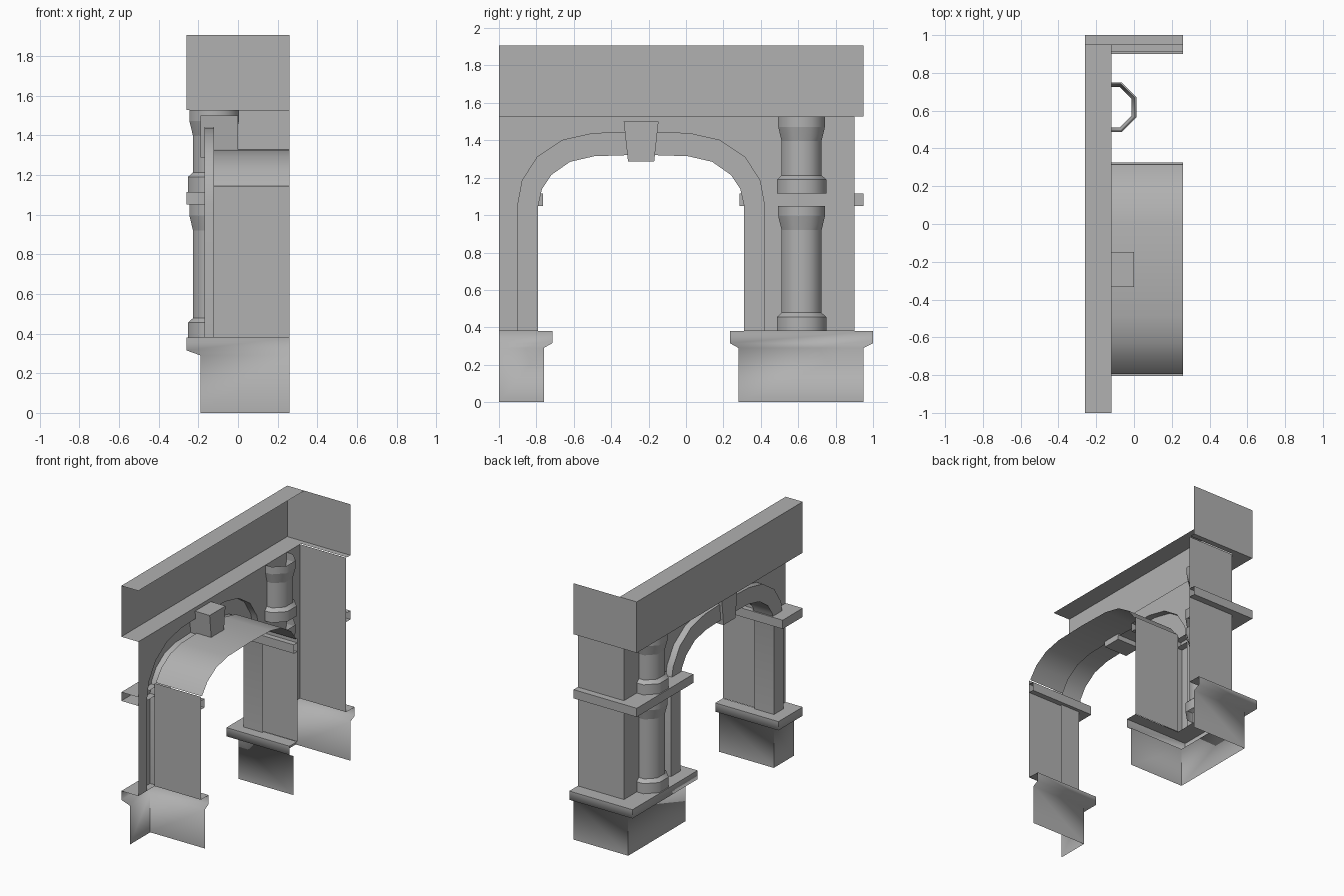
import bpy, math

if "Cube" in bpy.data.objects:
    bpy.data.objects.remove(bpy.data.objects["Cube"])

WALL, BACK = -0.12, 0.26      # wall plane and rear edge
MID = -0.24                   # centre line of the arch (y)

# Dark grey stone
stone = bpy.data.materials.new("dark_stone")
stone.diffuse_color = (0.44, 0.44, 0.44, 1)
stone.use_nodes = True
stone.node_tree.nodes["Principled BSDF"].inputs["Base Color"].default_value = stone.diffuse_color


def make(name, verts, faces, smooth=0):
    """Mesh object; smooth is the shading angle in degrees, 0 for flat."""
    me = bpy.data.meshes.new(name)
    me.from_pydata(verts, [], faces)
    me.materials.append(stone)
    ob = bpy.data.objects.new(name, me)
    bpy.context.collection.objects.link(ob)
    if smooth:
        bpy.ops.object.select_all(action='DESELECT')
        ob.select_set(True)
        bpy.context.view_layer.objects.active = ob
        bpy.ops.object.shade_smooth_by_angle(angle=math.radians(smooth))
    return ob


def sheet(name, rows, smooth=0, closed=False):
    """Open surface lofted through equal-length rows of points."""
    n = len(rows[0])
    verts = [p for r in rows for p in r]
    faces = []
    for i in range(len(rows) - 1):
        for j in range(n if closed else n - 1):
            k = (j + 1) % n
            faces.append((i*n + j, (i+1)*n + j, (i+1)*n + k, i*n + k))
    return make(name, verts, faces, smooth)


def pier_trim(name, profile, smooth=0):
    """Moulding wrapped around both piers; profile points are (x, inner y, outer y, z)."""
    sheet("right_" + name, [[(BACK, yi, z), (x, yi, z), (x, yo, z), (BACK, yo, z)]
                            for x, yi, yo, z in profile], smooth)
    sheet("left_" + name, [[(x, -1, z), (x, 2*MID - yi, z), (BACK, 2*MID - yi, z)]
                           for x, yi, yo, z in profile], smooth)


# Plinths with projecting ledge, and the impost band
pier_trim("plinth", [(-0.19, 0.28, 0.95, 0), (-0.19, 0.28, 0.95, 0.29),
                     (-0.26, 0.235, 1.0, 0.315), (-0.26, 0.235, 1.0, 0.38),
                     (WALL, 0.325, 0.9, 0.38)], 80)
pier_trim("impost_band", [(WALL, 0.325, 0.9, 1.05), (-0.26, 0.285, 0.95, 1.05),
                          (-0.26, 0.285, 0.95, 1.115), (WALL, 0.325, 0.9, 1.115)])


# Arch curves: half of the outline, mirrored about the centre line
def mirrored(half):
    return [(MID - h, z) for h, z in half] + [(MID + h, z) for h, z in half[-2::-1]]


def at(x, curve):
    return [(x, y, z) for y, z in curve]


outer = mirrored([(0.66, 0.38), (0.66, 1.05), (0.635, 1.185), (0.555, 1.31),
                  (0.42, 1.40), (0.26, 1.436), (0, 1.445)])
inner = mirrored([(0.55, 0.38), (0.55, 1.05), (0.53, 1.14), (0.48, 1.215),
                  (0.38, 1.285), (0.25, 1.315), (0, 1.323)])
vault = mirrored([(0.555, 1.145), (0.49, 1.23), (0.385, 1.295), (0.25, 1.325), (0, 1.331)])

sheet("arch_moulding", [at(-0.01, inner), at(-0.17, inner), at(-0.17, outer), at(WALL, outer)], 50)
sheet("arch_vault", [at(BACK, vault), at(WALL, vault)], 50)
for side, s in (("left", -1), ("right", 1)):
    y = MID + s*0.567
    zs = (0.38, 1.145) if s < 0 else (1.145, 0.38)
    sheet(side + "_jamb", [[(x, y, z) for z in zs] for x in (BACK, WALL)])

# Front wall with arched opening, and side wall
wall = at(WALL, [(0.9, 0.38), (0.9, 1.527), (-1, 1.527), (-1, 0.38)] + outer)
make("front_wall", wall, [tuple(reversed(range(len(wall))))])
sheet("side_wall", [[(WALL, 0.9, z), (BACK, 0.9, z)] for z in (0.38, 1.527)])

# Cornice: soffit and fascia round the corner, plus the top strip
sheet("cornice", [[(x, -1, z), (x, y, z), (BACK, y, z)]
                  for x, y, z in [(WALL, 0.91, 1.527), (-0.26, 0.95, 1.527), (-0.26, 0.95, 1.906)]])
sheet("cornice_top", [[(x, -1, 1.906), (x, 0.95, 1.906)] for x in (-0.26, WALL)])

# Keystone: tapered block through the wall
key = [(x, MID + s*h, z) for x in (-0.19, 0.0)
       for s, h, z in ((-1, 0.07, 1.287), (1, 0.07, 1.287), (1, 0.093, 1.5), (-1, 0.093, 1.5))]
make("keystone", key, [(0, 3, 2, 1), (4, 5, 6, 7), (0, 1, 5, 4), (1, 2, 6, 5), (2, 3, 7, 6), (3, 0, 4, 7)])


# Open octagonal columns, half embedded in the wall
def column(name, bottom, top):
    prof = [(0.132, bottom), (0.132, bottom + 0.075), (0.107, bottom + 0.098),
            (0.107, top - 0.13), (0.125, top - 0.055), (0.125, top)]
    rows = []
    for a, z in prof:
        r = a / math.cos(math.pi/8)
        rows.append([(-0.12 + r*math.cos((2*k + 1)*math.pi/8),
                      0.618 + r*math.sin((2*k + 1)*math.pi/8), z) for k in range(8)])
    me = sheet(name, rows, 50, True).data
    me.flip_normals()
    for e in me.edges:                      # crisp horizontal rings, rounded sides
        za, zb = (me.vertices[v].co.z for v in e.vertices)
        e.use_edge_sharp = abs(za - zb) < 1e-5


column("lower_column", 0.38, 1.05)
column("upper_column", 1.115, 1.527)
